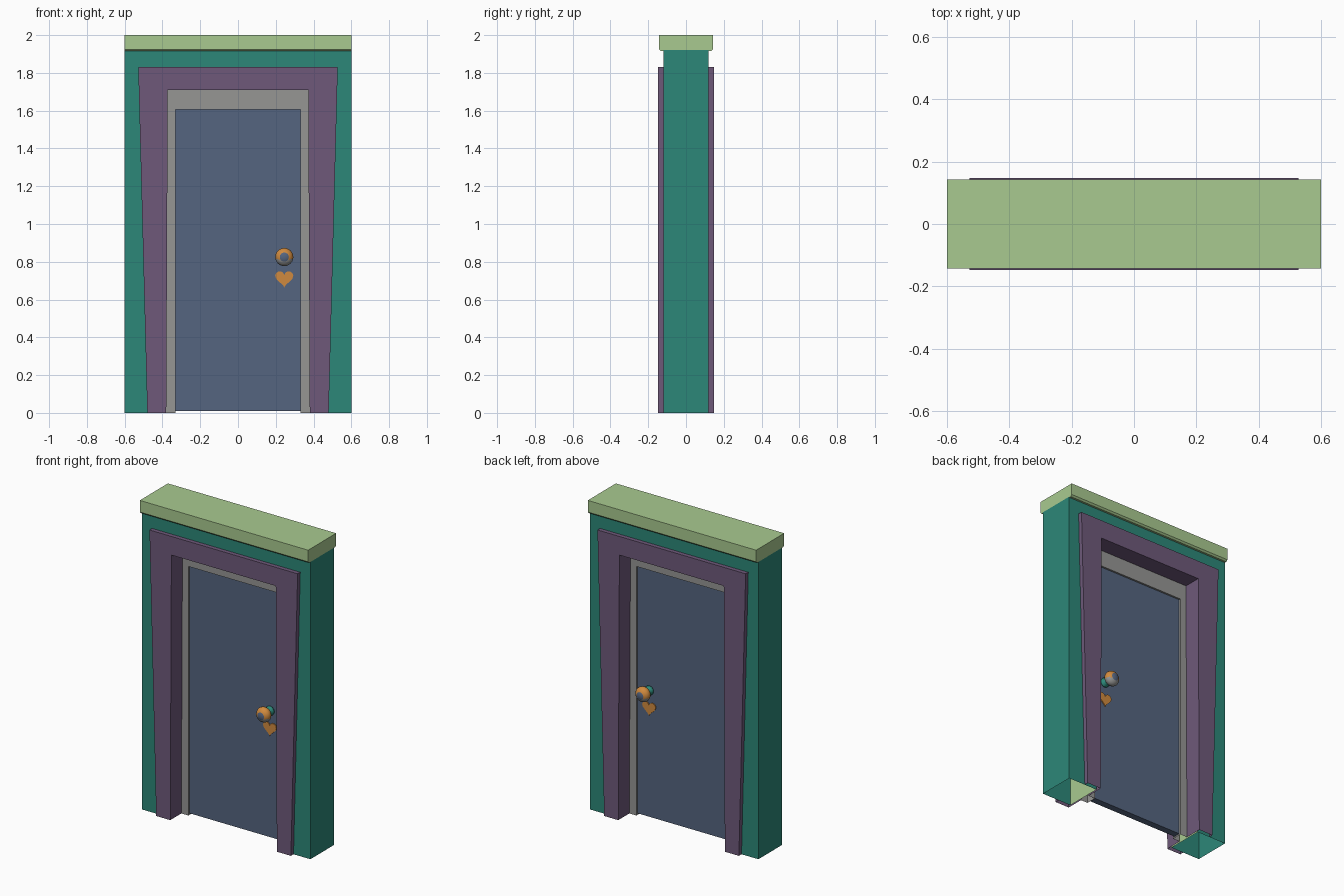
import bpy, bmesh, math

if "Cube" in bpy.data.objects:
    bpy.data.objects.remove(bpy.data.objects["Cube"])


def srgb(r, g, b):
    def lin(c):
        c /= 255
        return c / 12.92 if c <= 0.04045 else ((c + 0.055) / 1.055) ** 2.4
    return (lin(r), lin(g), lin(b), 1)


def material(name, *rgb):
    m = bpy.data.materials.new(name)
    m.diffuse_color = srgb(*rgb)
    m.use_nodes = True
    m.node_tree.nodes["Principled BSDF"].inputs["Base Color"].default_value = m.diffuse_color
    return m


TEAL = material("teal", 44, 135, 120)
LIME = material("light_green", 169, 202, 144)
PURPLE = material("purple", 110, 89, 122)
GREY = material("grey", 150, 150, 148)
BLUE = material("slate_blue", 85, 101, 128)
ORANGE = material("orange", 208, 138, 62)


def finish(bm, name, mats, recalc=True):
    if recalc:
        bmesh.ops.recalc_face_normals(bm, faces=bm.faces[:])
    me = bpy.data.meshes.new(name)
    bm.to_mesh(me)
    bm.free()
    for m in mats:
        me.materials.append(m)
    ob = bpy.data.objects.new(name, me)
    bpy.context.collection.objects.link(ob)
    return ob


def arch_loft(name, rings, mats, slots=None):
    """Skin door-shaped arches given as (half width low, half width high, top, y)."""
    bm = bmesh.new()
    rows = [[bm.verts.new(p) for p in
             ((-lo, y, 0), (-hi, y, top), (hi, y, top), (lo, y, 0))]
            for lo, hi, top, y in rings]
    for k, (a, b) in enumerate(zip(rows, rows[1:])):
        for i in range(3):
            f = bm.faces.new((a[i], b[i], b[i + 1], a[i + 1]))
            f.material_index = slots[k] if slots else 0
    return finish(bm, name, mats, recalc=False)


def prism(name, outline, vec, mat):
    """Extrude a flat outline of 3D points along a vector."""
    bm = bmesh.new()
    f = bm.faces.new([bm.verts.new(p) for p in outline])
    r = bmesh.ops.extrude_face_region(bm, geom=[f], use_keep_orig=True)
    bmesh.ops.translate(bm, vec=vec, verts=[v for v in r["geom"]
                                            if isinstance(v, bmesh.types.BMVert)])
    return finish(bm, name, [mat])


# Hollow wall around the doorway, open underneath
W, J = (0.6, 0.6, 1.92), (0.39, 0.385, 1.72)
arch_loft("wall", [W + (0.12,), W + (-0.12,), J + (-0.12,), J + (0.12,), W + (0.12,)],
          [TEAL, LIME], [0, 0, 1, 0])

# Top cap with small chamfer along its lower edges
prism("top_cap", [(-0.6, y, z) for y, z in
                  ((-0.143, 2), (-0.143, 1.925), (-0.133, 1.915),
                   (0.133, 1.915), (0.143, 1.925), (0.143, 2))], (1.2, 0, 0), LIME)

# Flared trim on both faces, with the reveal running back to the door frame
OUT, INN, DOOR = (0.48, 0.528, 1.83), (0.38, 0.372, 1.71), (0.33, 0.33, 1.605)
FR = 0.034
arch_loft("front_trim", [OUT + (-0.12,), OUT + (-0.147,), INN + (-0.147,), INN + (-FR,)],
          [PURPLE])
arch_loft("back_trim", [INN + (FR,), INN + (0.147,), OUT + (0.147,), OUT + (0.12,)],
          [PURPLE])

# Inner door frame
arch_loft("door_frame", [INN + (-FR,), DOOR + (-FR,), DOOR + (FR,), INN + (FR,)], [GREY])

# Door slab
T = 0.022
prism("door", [(-0.33, -T, 0.01), (0.33, -T, 0.01), (0.33, -T, 1.605), (-0.33, -T, 1.605)],
      (0, 2 * T, 0), BLUE)

KX, KZ, N = 0.245, 0.825, 24


def lathe(name, profile, side, mats, rule=None):
    """Revolve (radius, distance from door) about the knob axis."""
    bm = bmesh.new()
    vs = [bm.verts.new((KX + r, side * (T + d), KZ)) for r, d in profile]
    es = [bm.edges.new(p) for p in zip(vs, vs[1:])]
    bmesh.ops.spin(bm, geom=vs + es, cent=(KX, 0, KZ), axis=(0, 1, 0),
                   angle=2 * math.pi, steps=N)
    bmesh.ops.remove_doubles(bm, verts=bm.verts[:], dist=0.0002)
    for f in bm.faces:
        f.smooth = True
        if rule:
            f.material_index = rule(f.calc_center_median())
    return finish(bm, name, mats)


def knob_colour(c):
    dx, dz = c.x - KX, c.z - KZ
    r = math.hypot(dx, dz)
    if r < 0.02:
        return 2                                # centre spot
    return 0 if dz > -0.012 and r > 0.026 else 1


for side, label in ((-1, "front"), (1, "back")):
    # Knob stem with rosette
    ob = lathe(label + "_knob_stem",
               [(0, 0), (0.03, 0), (0.03, 0.008), (0.018, 0.014), (0.016, 0.04), (0, 0.04)],
               side, [TEAL])
    # Slightly flattened round knob
    ball = [(0.048 * math.sin(math.pi * i / 12), 0.066 - 0.036 * math.cos(math.pi * i / 12))
            for i in range(13)]
    lathe(label + "_knob", ball, side, [ORANGE, GREY, BLUE], knob_colour)
    # Heart plate below the knob
    heart = []
    for i in range(24):
        t = 2 * math.pi * i / 24
        hx = 16 * math.sin(t) ** 3
        hz = 13 * math.cos(t) - 5 * math.cos(2 * t) - 2 * math.cos(3 * t) - math.cos(4 * t)
        heart.append((KX + hx * 0.003, side * T, 0.714 + hz * 0.003))
    prism(label + "_heart_plate", heart, (0, side * 0.006, 0), ORANGE)
